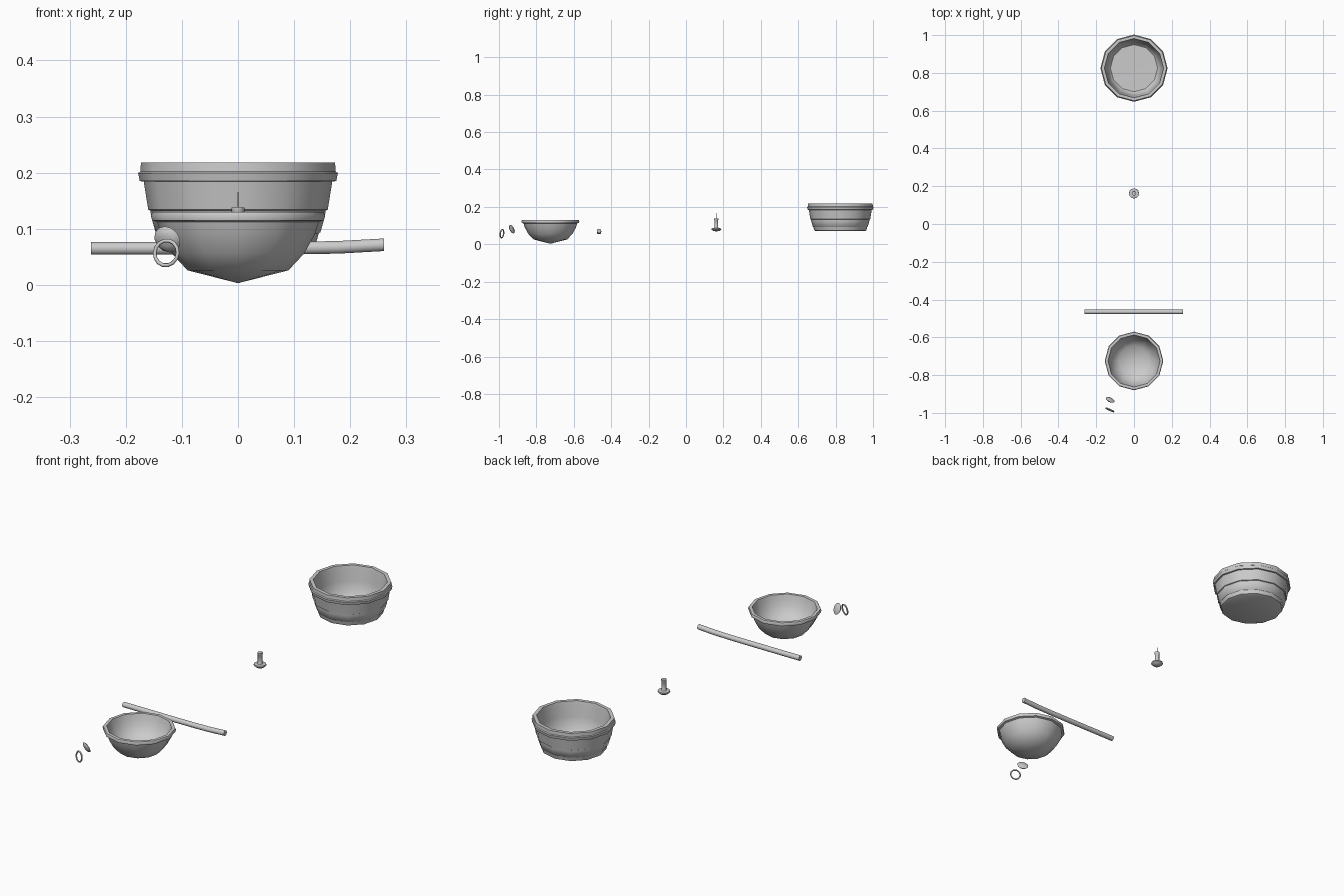
import bpy, math
from mathutils import Vector, Matrix

if "Cube" in bpy.data.objects:
    bpy.data.objects.remove(bpy.data.objects["Cube"])


def make(name, verts, faces, angle=40):
    me = bpy.data.meshes.new(name)
    me.from_pydata(verts, [], faces)
    me.validate()
    ob = bpy.data.objects.new(name, me)
    bpy.context.collection.objects.link(ob)
    bpy.ops.object.select_all(action='DESELECT')
    ob.select_set(True)
    bpy.context.view_layer.objects.active = ob
    bpy.ops.object.shade_smooth_by_angle(angle=math.radians(angle))
    return ob


def lathe(name, profile, center, sides=12, matrix=None, closed=False, angle=40):
    """Spin (radius, height) points around z; radius 0 becomes a pole."""
    verts, rings, faces = [], [], []
    for r, z in profile:
        n = 1 if r == 0 else sides
        rings.append([len(verts) + i for i in range(n)])
        for i in range(n):
            a = 2 * math.pi * i / sides
            verts.append(Vector((r * math.cos(a), r * math.sin(a), z)))
    pairs = list(zip(rings, rings[1:]))
    if closed:
        pairs.append((rings[-1], rings[0]))
    for lo, hi in pairs:
        for i in range(sides):
            j = (i + 1) % sides
            if len(lo) == 1:
                faces.append((lo[0], hi[j], hi[i]))
            elif len(hi) == 1:
                faces.append((lo[i], lo[j], hi[0]))
            else:
                faces.append((lo[i], lo[j], hi[j], hi[i]))
    m = Matrix.Translation(center) @ (matrix or Matrix())
    return make(name, [m @ v for v in verts], faces, angle)


def facing(normal):
    return Vector(normal).to_track_quat('Z', 'Y').to_matrix().to_4x4()


# large pot with collar and lower step
lathe("pot", [(0, .070), (.130, .070), (.139, .074), (.144, .092), (.147, .094),
              (.155, .122), (.156, .132), (.160, .134), (.168, .184), (.175, .185),
              (.178, .199), (.174, .202), (.173, .218), (.157, .218), (.153, .198),
              (.147, .150), (.136, .095), (.125, .085), (0, .083)], (0, .825, 0))

# round bowl with pointed base and rim band
lathe("bowl", [(0, .003), (.090, .026), (.118, .056), (.137, .090), (.144, .112),
               (.153, .115), (.155, .124), (.152, .130), (.138, .130), (.133, .112),
               (.123, .082), (.105, .055), (.080, .036), (0, .018)], (0, -.725, 0))

# knob: flange, stem, cap
lathe("knob", [(0, .069), (.017, .071), (.027, .080), (.026, .085), (.012, .087),
               (.010, .091), (.010, .128), (.0115, .130), (.0115, .138), (0, .138)],
      (0, .162, 0), 12)
# fine wick above the knob
lathe("wick", [(0, .138), (.0008, .139), (.0008, .165), (0, .167)], (0, .162, 0), 5)

# slightly bent handle rod
path = [(-.262, .065), (0, .065), (.10, .0655), (.18, .067), (.26, .0715)]
N = 10
verts, faces = [], []
for x, z in path:
    for i in range(N):
        a = 2 * math.pi * i / N
        verts.append((x, -.465 + .012 * math.cos(a), z + .0118 * math.sin(a)))
for k in range(len(path) - 1):
    for i in range(N):
        j = (i + 1) % N
        faces.append((k * N + i, k * N + j, k * N + N + j, k * N + N + i))
faces += [tuple(range(N))[::-1], tuple(range(len(verts) - N, len(verts)))]
make("rod", verts, faces)

# small tilted lens-shaped disc
lathe("disc", [(0, -.004), (.021, -.003), (.0255, 0), (.020, .006), (.011, .009), (0, .010)],
      (-.126, -.930, .081), 12, facing((-.5, -1, -.5)))

# small tilted ring
tube = [(.0225 + .0035 * math.cos(t * math.pi / 3), .0035 * math.sin(t * math.pi / 3))
        for t in range(6)]
lathe("ring", tube, (-.128, -.984, .057), 14, facing((-.45, -1, .12)), True, 70)
